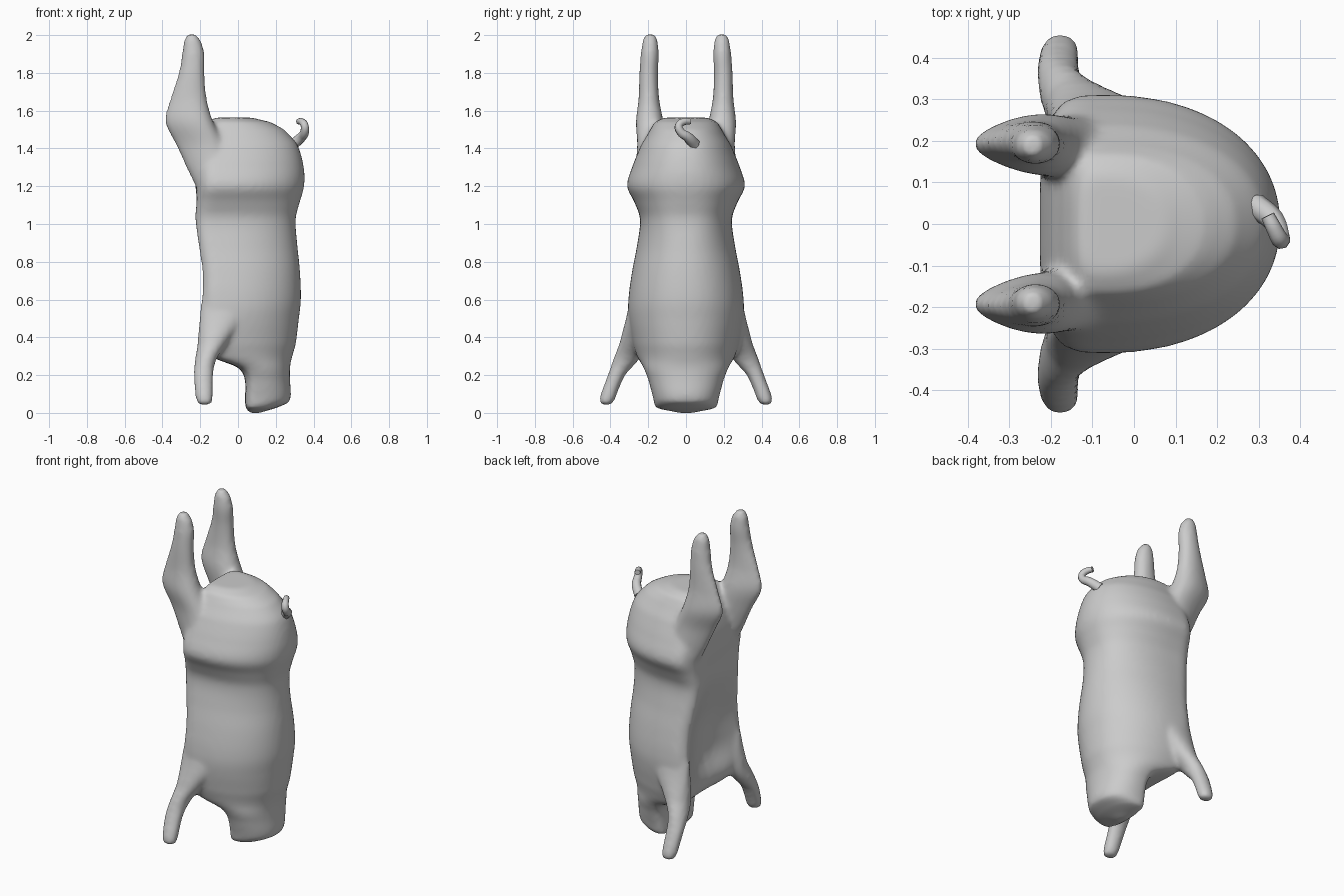
import bpy, bmesh, math

if "Cube" in bpy.data.objects:
    bpy.data.objects.remove(bpy.data.objects["Cube"])


def power(v, e):
    return math.copysign(abs(v) ** e, v)


def loft(bm, rings):
    """Skin closed rings of points and cap both ends."""
    loops = [[bm.verts.new(p) for p in ring] for ring in rings]
    n = len(loops[0])
    for a, b in zip(loops, loops[1:]):
        for i in range(n):
            j = (i + 1) % n
            bm.faces.new((a[i], a[j], b[j], b[i]))
    bm.faces.new(loops[0][::-1])
    bm.faces.new(loops[-1])


def refine(rows, steps=4):
    """Catmull-Rom resampling so the sections flow into each other."""
    out = []
    for k in range(len(rows) - 1):
        p0, p1 = rows[max(k - 1, 0)], rows[k]
        p2, p3 = rows[k + 1], rows[min(k + 2, len(rows) - 1)]
        for s in range(steps):
            t = s / steps
            row = [b + 0.5 * t * (c - a + t * (2 * a - 5 * b + 4 * c - d
                                               + t * (3 * (b - c) + d - a)))
                   for a, b, c, d in zip(p0, p1, p2, p3)]
            row[0] = p1[0] + t * (p2[0] - p1[0])
            out.append(row)
    return out + [rows[-1]]


def torso_ring(z, belly, back, half_width, dent, sides=96):
    """Round towards the back, boxy and hollow on the belly."""
    xc = belly + 0.27 * (back - belly)
    full = 0.93 - 0.1 * math.exp(-((z - 1.03) / 0.1) ** 2)  # fuller at the waist
    ring = []
    for i in range(sides):
        t = 2 * math.pi * i / sides
        c, s = math.cos(t), math.sin(t)
        if c >= 0:
            x, y = xc + (back - xc) * power(c, full), half_width * power(s, full)
        else:
            x = xc + (xc - belly) * power(c, 0.55)
            y = half_width * power(s, 0.55)
            x += dent * max(0, 1 - (y / (0.82 * half_width)) ** 2)
        ring.append((x, y, z))
    return ring


def limb_ring(z, x0, x1, y0, y1, taper, side, sides=24):
    """Oval section, narrower towards the belly side by the taper."""
    ring = []
    for i in range(sides):
        t = 2 * math.pi * i / sides
        c, s = math.cos(t), math.sin(t)
        y = (y0 + y1) / 2 + (y1 - y0) / 2 * s * (1 + taper * c)
        ring.append(((x0 + x1) / 2 + (x1 - x0) / 2 * c, side * y, z))
    return ring


# Torso: z, belly x, back x, half width, belly hollow
TORSO = [
    (0.00, 0.06, 0.12, 0.04, 0), (0.025, 0.042, 0.20, 0.155, 0),
    (0.06, 0.037, 0.275, 0.17, 0), (0.18, 0.037, 0.275, 0.20, 0),
    (0.24, 0.00, 0.275, 0.225, 0), (0.29, -0.14, 0.285, 0.255, 0.02),
    (0.36, -0.205, 0.305, 0.28, 0.05), (0.50, -0.215, 0.322, 0.303, 0.10),
    (0.60, -0.215, 0.333, 0.305, 0.10), (0.75, -0.215, 0.328, 0.285, 0.085),
    (0.90, -0.235, 0.313, 0.257, 0.06), (1.03, -0.247, 0.305, 0.243, 0.035),
    (1.12, -0.235, 0.328, 0.275, 0.02), (1.20, -0.225, 0.35, 0.312, 0),
    (1.30, -0.225, 0.348, 0.285, 0), (1.42, -0.20, 0.315, 0.237, 0),
    (1.50, -0.17, 0.245, 0.19, 0), (1.54, -0.15, 0.17, 0.165, 0),
    (1.563, -0.13, 0.08, 0.12, 0)]

# Legs: z, x range, y range, taper
HIND_LEG = [
    (1.08, -0.18, 0.00, 0.12, 0.24, 0.1), (1.20, -0.225, 0.00, 0.11, 0.27, 0.2),
    (1.30, -0.275, -0.03, 0.11, 0.265, 0.35), (1.42, -0.33, -0.07, 0.115, 0.255, 0.35),
    (1.54, -0.387, -0.13, 0.123, 0.262, 0.35), (1.66, -0.36, -0.165, 0.143, 0.25, 0.25),
    (1.80, -0.315, -0.177, 0.148, 0.247, 0.1), (1.90, -0.297, -0.177, 0.143, 0.24, 0),
    (1.97, -0.287, -0.195, 0.15, 0.23, 0), (2.003, -0.27, -0.22, 0.16, 0.22, 0)]
FRONT_LEG = [
    (0.043, -0.212, -0.14, 0.39, 0.455, 0), (0.075, -0.224, -0.133, 0.373, 0.458, 0),
    (0.20, -0.236, -0.13, 0.322, 0.415, 0), (0.28, -0.228, -0.115, 0.25, 0.387, 0),
    (0.36, -0.215, -0.06, 0.20, 0.355, 0), (0.50, -0.205, 0.03, 0.20, 0.318, 0),
    (0.65, -0.19, 0.06, 0.21, 0.288, 0)]

bm = bmesh.new()
loft(bm, [torso_ring(*r) for r in refine(TORSO)])
for side in (-1, 1):
    for leg in (HIND_LEG, FRONT_LEG):
        loft(bm, [limb_ring(*r, side) for r in refine(leg)])
bmesh.ops.recalc_face_normals(bm, faces=bm.faces)
mesh = bpy.data.meshes.new("body_with_legs")
bm.to_mesh(mesh)
bm.free()
body = bpy.data.objects.new("body_with_legs", mesh)
bpy.context.collection.objects.link(body)

# Blend torso and legs into one soft skin
remesh = body.modifiers.new("blend", "REMESH")
remesh.mode = "VOXEL"
remesh.voxel_size = 0.014
remesh.use_smooth_shade = True
smooth = body.modifiers.new("soften", "SMOOTH")
smooth.factor = 0.5
smooth.iterations = 7

# Curly tail
TAIL = [(0.29, 0.045, 1.42, 1.5), (0.335, 0.01, 1.46, 1.3), (0.353, -0.03, 1.49, 1.1),
        (0.352, -0.038, 1.522, 1), (0.337, -0.01, 1.542, 0.9), (0.322, 0.02, 1.543, 0.8)]
curve = bpy.data.curves.new("tail", "CURVE")
curve.dimensions = "3D"
curve.bevel_depth = 0.021
curve.bevel_resolution = 2
curve.use_fill_caps = True
spline = curve.splines.new("BEZIER")
spline.bezier_points.add(len(TAIL) - 1)
for point, (x, y, z, r) in zip(spline.bezier_points, TAIL):
    point.co = (x, y, z)
    point.radius = r
    point.handle_left_type = point.handle_right_type = "AUTO"
spline.resolution_u = 5
bpy.context.collection.objects.link(bpy.data.objects.new("tail", curve))
